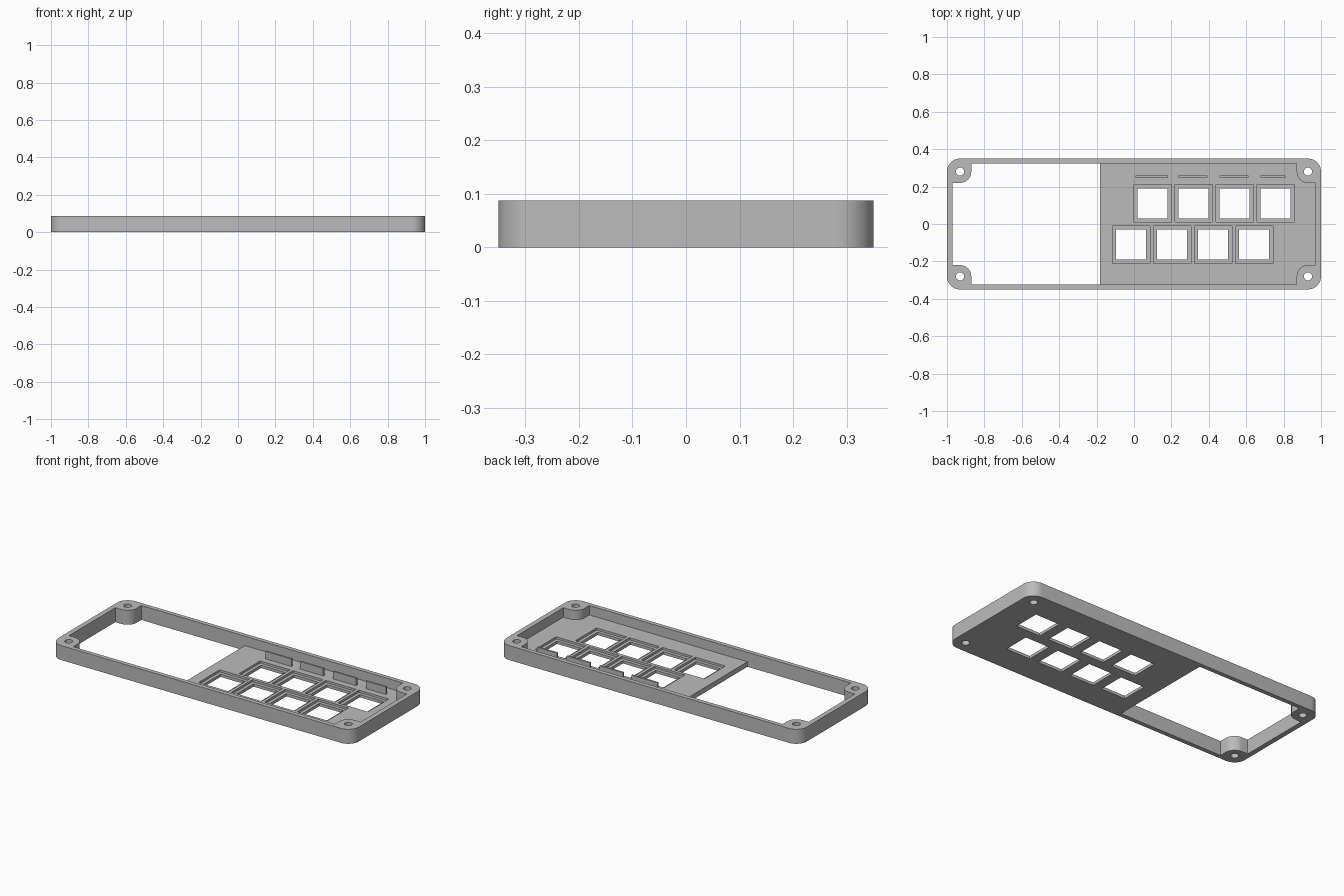
import bpy, bmesh
from math import sin, cos, pi, radians

if "Cube" in bpy.data.objects:
    bpy.data.objects.remove(bpy.data.objects["Cube"])

# Main dimensions
HX, HY, HEIGHT = 1.0, 0.35, 0.087
CORNER = 0.07                      # outer corner radius
SCREW_X, SCREW_Y = HX - CORNER, HY - CORNER
POST_R, SCREW_R = 0.06, 0.022
IN_X, IN_Y = 0.97, 0.324           # inner faces of the walls
PLATE_TOP, PLATE_EDGE = 0.03, -0.182
LIP_TOP = 0.017                    # thin lip round each switch hole
PITCH, POCKET, HOLE = 0.219, 0.2, 0.16

grey = bpy.data.materials.new("plain_grey")
grey.use_nodes = True
grey.diffuse_color = (0.5, 0.5, 0.5, 1)
grey.node_tree.nodes["Principled BSDF"].inputs["Base Color"].default_value = (0.5, 0.5, 0.5, 1)


def prisms(name, outlines, z0, z1):
    """One object holding an upright prism for each outline."""
    bm = bmesh.new()
    for outline in outlines:
        face = bm.faces.new([bm.verts.new((x, y, z0)) for x, y in outline])
        top = bmesh.ops.extrude_face_region(bm, geom=[face])["geom"]
        verts = [v for v in top if isinstance(v, bmesh.types.BMVert)]
        bmesh.ops.translate(bm, verts=verts, vec=(0, 0, z1 - z0))
    bmesh.ops.recalc_face_normals(bm, faces=bm.faces)
    mesh = bpy.data.meshes.new(name)
    bm.to_mesh(mesh)
    bm.free()
    mesh.materials.append(grey)
    obj = bpy.data.objects.new(name, mesh)
    bpy.context.collection.objects.link(obj)
    return obj


def arc(cx, cy, r, start, end, steps=12):
    return [(cx + r * cos(start + (end - start) * i / steps),
             cy + r * sin(start + (end - start) * i / steps)) for i in range(steps + 1)]


def rect(cx, cy, w, d):
    return [(cx + sx * w / 2, cy + sy * d / 2) for sx, sy in ((-1, -1), (1, -1), (1, 1), (-1, 1))]


def four_corners(quarter):
    """Mirror the points of the +x +y corner round all four corners."""
    flip = quarter[::-1]
    return [quarter, [(-x, y) for x, y in flip],
            [(-x, -y) for x, y in quarter], [(x, -y) for x, y in flip]]


# Outlines of the case and of the inside, which wraps round the screw posts
outer = four_corners(arc(SCREW_X, SCREW_Y, CORNER, 0, pi / 2))
notch = four_corners([(IN_X, SCREW_Y - POST_R)]
                     + arc(SCREW_X, SCREW_Y, POST_R, 1.5 * pi, pi)
                     + [(SCREW_X - POST_R, IN_Y)])
window = [(PLATE_EDGE, IN_Y)] + notch[1] + notch[2] + [(PLATE_EDGE, -IN_Y)]

# Switch positions: two staggered rows
switches = [(x0 + PITCH * i, y) for x0, y in ((0.1, 0.11), (-0.015, -0.11)) for i in range(4)]
screws = [(sx * SCREW_X, sy * SCREW_Y) for sx in (-1, 1) for sy in (-1, 1)]

# Case body, hollowed by cutters
case = prisms("case_body", [sum(outer, [])], 0, HEIGHT)
cutters = [
    prisms("cavity_cutter", [sum(notch, [])], PLATE_TOP, 0.2),
    prisms("window_cutter", [window], -0.1, 0.15),
    prisms("pocket_cutter", [rect(x, y, POCKET, POCKET) for x, y in switches], LIP_TOP, 0.12),
    prisms("switch_cutter", [rect(x, y, HOLE, HOLE) for x, y in switches], -0.1, 0.11),
    prisms("screw_cutter", [arc(x, y, SCREW_R, 0, 2 * pi, 24)[:-1] for x, y in screws], -0.1, 0.3),
]
for cutter in cutters:
    cutter.hide_render = True
    mod = case.modifiers.new(cutter.name, "BOOLEAN")
    mod.operation, mod.solver, mod.object = "DIFFERENCE", "EXACT", cutter

# Bake the cuts and drop the cutters
bpy.context.view_layer.update()
baked = bpy.data.meshes.new_from_object(case.evaluated_get(bpy.context.evaluated_depsgraph_get()))
case.modifiers.clear()
case.data = baked
for cutter in cutters:
    bpy.data.objects.remove(cutter)

# Thin upright fins behind the back row
fin_spans = ((0.008, 0.182), (0.238, 0.393), (0.457, 0.612), (0.676, 0.81))
fins = prisms("upright_fins", [rect((a + b) / 2, 0.254, b - a, 0.011) for a, b in fin_spans],
              PLATE_TOP - 0.005, 0.075)

# Smooth the rounded corners, posts and screw holes
bpy.ops.object.select_all(action="DESELECT")
case.select_set(True)
bpy.context.view_layer.objects.active = case
bpy.ops.object.shade_smooth_by_angle(angle=radians(30))
